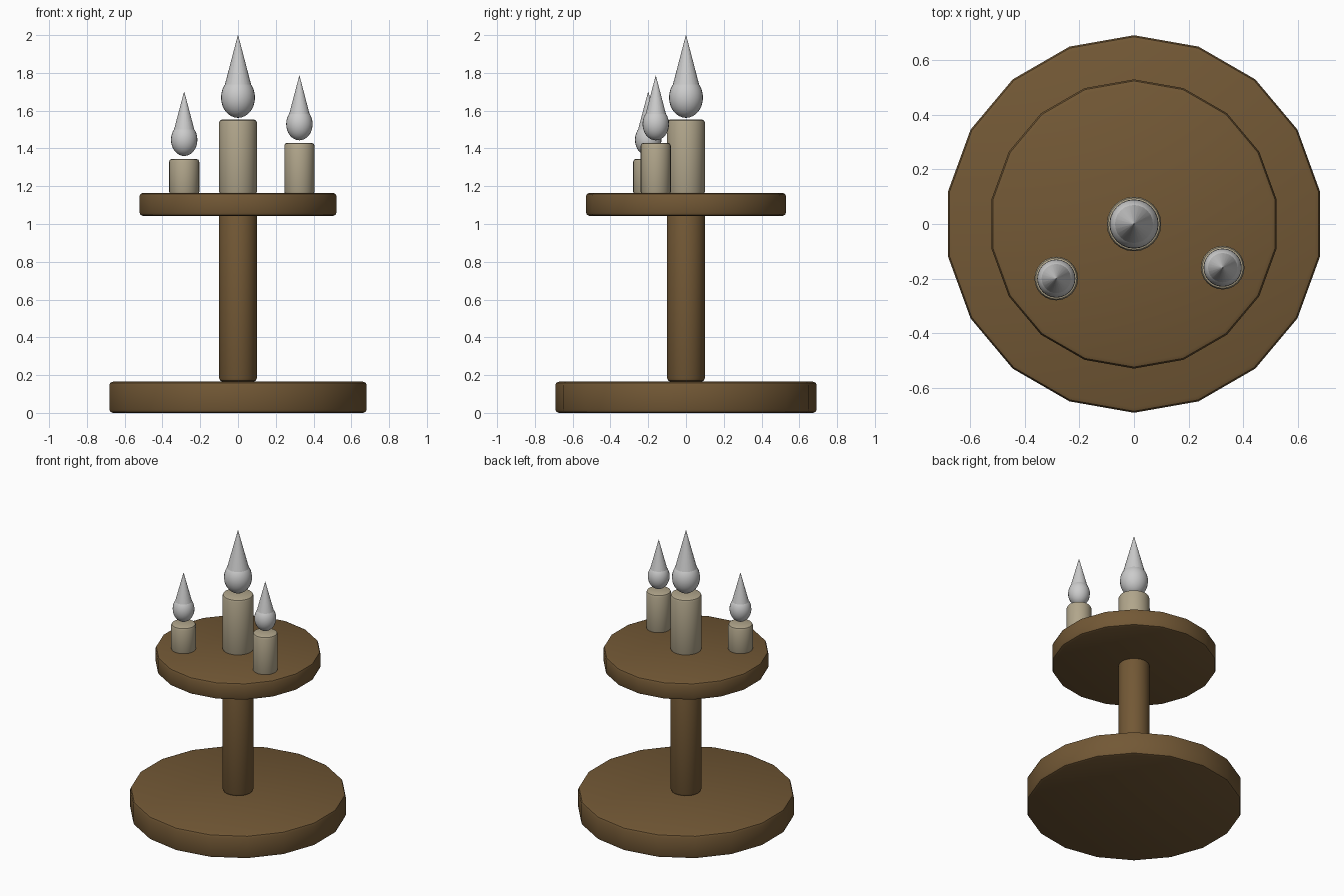
import bpy, bmesh, math
from mathutils import Matrix

if "Cube" in bpy.data.objects:
    bpy.data.objects.remove(bpy.data.objects["Cube"])


def material(name, color):
    m = bpy.data.materials.new(name)
    m.diffuse_color = (*color, 1)
    m.use_nodes = True
    m.node_tree.nodes["Principled BSDF"].inputs["Base Color"].default_value = m.diffuse_color
    return m


WOOD = material("wood", (0.17, 0.098, 0.036))
WAX = material("wax", (0.44, 0.38, 0.26))


def finish(name, bm, mat=None):
    me = bpy.data.meshes.new(name)
    bm.to_mesh(me)
    bm.free()
    ob = bpy.data.objects.new(name, me)
    bpy.context.collection.objects.link(ob)
    if mat:
        me.materials.append(mat)
    bpy.ops.object.select_all(action='DESELECT')
    bpy.context.view_layer.objects.active = ob
    ob.select_set(True)
    bpy.ops.object.shade_smooth_by_angle(angle=math.radians(30))
    return ob


def cylinder(name, r, z0, z1, sides, mat, bevel, x=0, y=0):
    bm = bmesh.new()
    bmesh.ops.create_cone(bm, cap_ends=True, segments=sides, radius1=r, radius2=r,
                          depth=z1 - z0, matrix=Matrix.Translation((x, y, (z0 + z1) / 2)))
    # round only the rims of the caps
    rims = [e for e in bm.edges if abs(e.verts[0].co.z - e.verts[1].co.z) < 1e-5]
    bmesh.ops.bevel(bm, geom=rims, offset=bevel, segments=2, profile=0.5, affect='EDGES')
    return finish(name, bm, mat)


def flame(name, x, y, z0, r, half, tip):
    # egg-shaped bulb with a long cone rising out of it
    zc = z0 + half
    bm = bmesh.new()
    bmesh.ops.create_uvsphere(bm, u_segments=24, v_segments=16, radius=1,
                              matrix=Matrix.Translation((x, y, zc)) @ Matrix.Diagonal((r, r, half, 1)))
    base = zc + 0.1 * half
    # the tiny flat tip keeps the cone's shading clean
    bmesh.ops.create_cone(bm, cap_ends=True, segments=24, radius1=r * 0.94, radius2=0.0008,
                          depth=tip - base, matrix=Matrix.Translation((x, y, (base + tip) / 2)))
    return finish(name, bm)


# wooden stand
cylinder("base", 0.692, 0.0, 0.165, 18, WOOD, 0.019)
cylinder("stem", 0.1, 0.165, 1.06, 24, WOOD, 0.019)
cylinder("tray", 0.53, 1.043, 1.165, 18, WOOD, 0.019)

# candles: name, x, y, radius, top, flame bottom, flame radius, half height, tip
for n, x, y, r, top, fz, fr, fh, tip in (
        ("centre", 0, 0, 0.1, 1.553, 1.562, 0.09, 0.108, 2.0),
        ("left", -0.285, -0.2, 0.08, 1.345, 1.36, 0.07, 0.086, 1.70),
        ("right", 0.325, -0.16, 0.08, 1.43, 1.443, 0.07, 0.086, 1.785)):
    cylinder(n + "_candle", r, 1.155, top, 24, WAX, 0.016, x, y)
    flame(n + "_flame", x, y, fz, fr, fh, tip)
